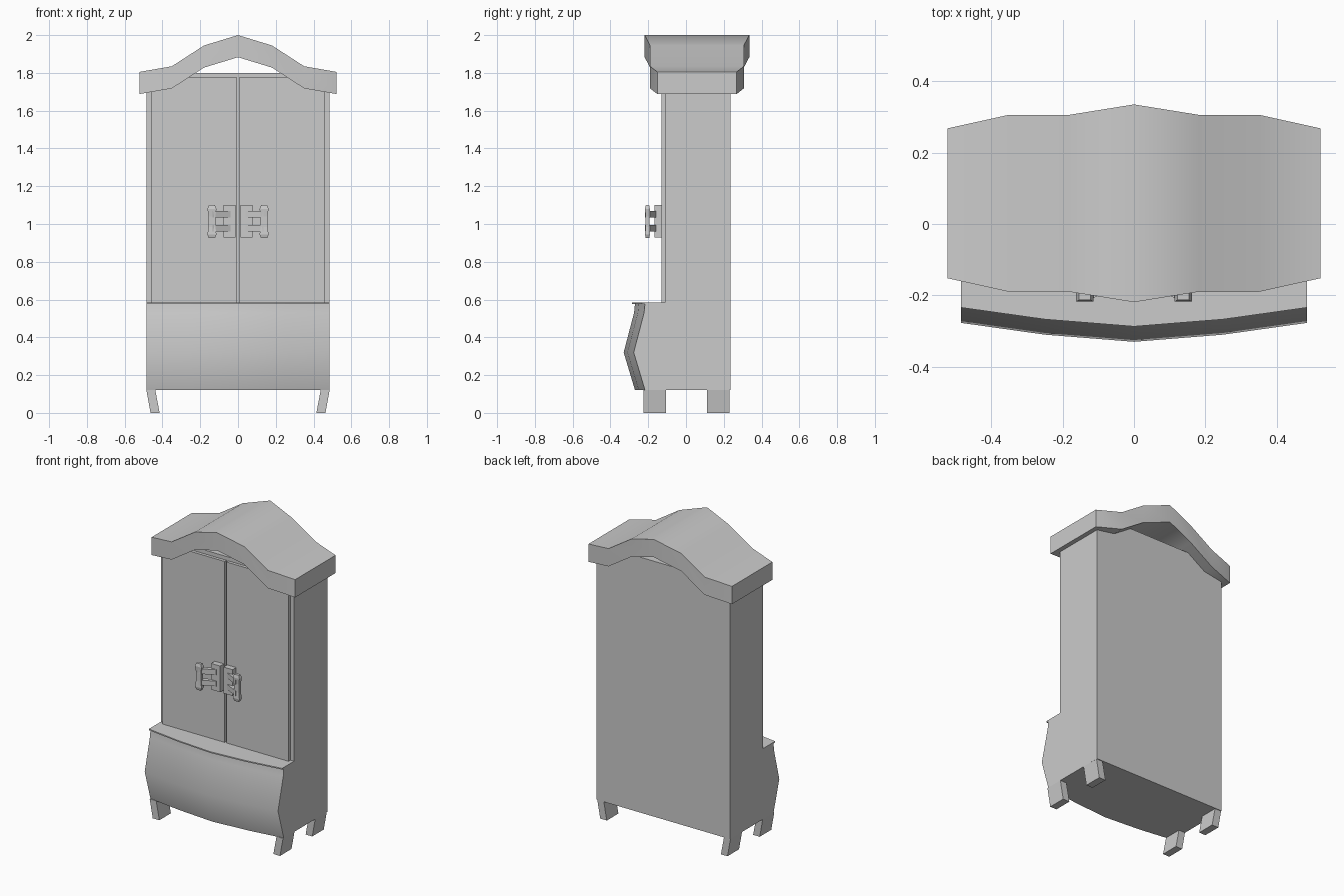
import bpy, bmesh

if "Cube" in bpy.data.objects:
    bpy.data.objects.remove(bpy.data.objects["Cube"])


def loft(name, sections, smooth=0):
    """Closed solid skinned through equal-length rings of points."""
    bm = bmesh.new()
    rings = [[bm.verts.new(p) for p in s] for s in sections]
    for a, b in zip(rings, rings[1:]):
        for i in range(len(a)):
            j = (i + 1) % len(a)
            bm.faces.new((a[i], a[j], b[j], b[i]))
    bm.faces.new(rings[0])
    bm.faces.new(rings[-1][::-1])
    bmesh.ops.recalc_face_normals(bm, faces=bm.faces[:])
    mesh = bpy.data.meshes.new(name)
    bm.to_mesh(mesh)
    bm.free()
    ob = bpy.data.objects.new(name, mesh)
    bpy.context.collection.objects.link(ob)
    if smooth:
        bpy.ops.object.select_all(action='DESELECT')
        ob.select_set(True)
        bpy.context.view_layer.objects.active = ob
        bpy.ops.object.shade_smooth_by_angle(angle=smooth)
    return ob


def rect(x0, x1, y0, y1, z):
    return [(x0, y0, z), (x1, y0, z), (x1, y1, z), (x0, y1, z)]


def box(name, x0, x1, y0, y1, z0, z1):
    return loft(name, [rect(x0, x1, y0, y1, z0), rect(x0, x1, y0, y1, z1)])


def mirrored(half):
    """Stations given from the centre outwards, reflected across x = 0."""
    return [(-s[0], *s[1:]) for s in half[:0:-1]] + half


# Upper cabinet
box("cabinet_body", -0.485, 0.485, -0.11, 0.235, 0.57, 1.8)

# Bulging drawer base: side profile swept along a bowed plan
bow = mirrored([(0, 0), (0.25, 0.02), (0.485, 0.053)])
profile = [(-0.27, 0.12), (-0.33, 0.32), (-0.275, 0.53), (-0.27, 0.578)]
loft("bombe_base", [[(x, 0.235, 0.12)] + [(x, y + d, z) for y, z in profile]
                    + [(x, 0.235, 0.578)] for x, d in bow], smooth=0.6)

# Thin ledge on top of the base
loft("base_ledge", [[(x, -0.1, 0.577), (x, -0.287 + d, 0.577),
                     (x, -0.287 + d, 0.585), (x, -0.1, 0.585)] for x, d in bow])

# Arched crown: x, half depth, top height
arch = mirrored([(0, 0.277, 2.0), (0.18, 0.248, 1.945),
                 (0.35, 0.248, 1.835), (0.522, 0.21, 1.805)])
yc, thick = 0.058, 0.117
loft("crown", [[(x, yc - h, z - thick), (x, yc + h, z - thick),
                (x, yc + h, z), (x, yc - h, z)] for x, h, z in arch], smooth=0.6)

for side, s in (("left", -1), ("right", 1)):
    # Door
    box(side + "_door", s * 0.006, s * 0.46, -0.13, -0.109, 0.585, 1.775)

    # Handle: back plate, two slanted arms, waisted grip
    box(side + "_handle_plate", s * 0.012, s * 0.078, -0.168, -0.129, 0.928, 1.1)
    for n, z in (("lower", 0.977), ("upper", 1.052)):
        loft(f"{side}_{n}_handle_arm",
             [[(s * x, y - 0.015, z - 0.017), (s * x, y + 0.015, z - 0.017),
               (s * x, y + 0.015, z + 0.017), (s * x, y - 0.015, z + 0.017)]
              for x, y in ((0.04, -0.155), (0.135, -0.203))])
    grip = [(0.925, 0.016), (0.945, 0.024), (0.985, 0.018),
            (1.04, 0.018), (1.08, 0.024), (1.1, 0.016)]
    loft(side + "_handle_grip",
         [rect(s * (0.138 - w), s * (0.138 + w), -0.203 - w * 0.6, -0.203 + w * 0.5, z)
          for z, w in grip])

    # Inward-slanting legs
    for n, y0, y1 in (("front", -0.225, -0.105), ("back", 0.11, 0.23)):
        loft(f"{side}_{n}_leg", [rect(s * 0.415, s * 0.463, y0, y1, 0),
                                 rect(s * 0.438, s * 0.485, y0, y1, 0.121)])
